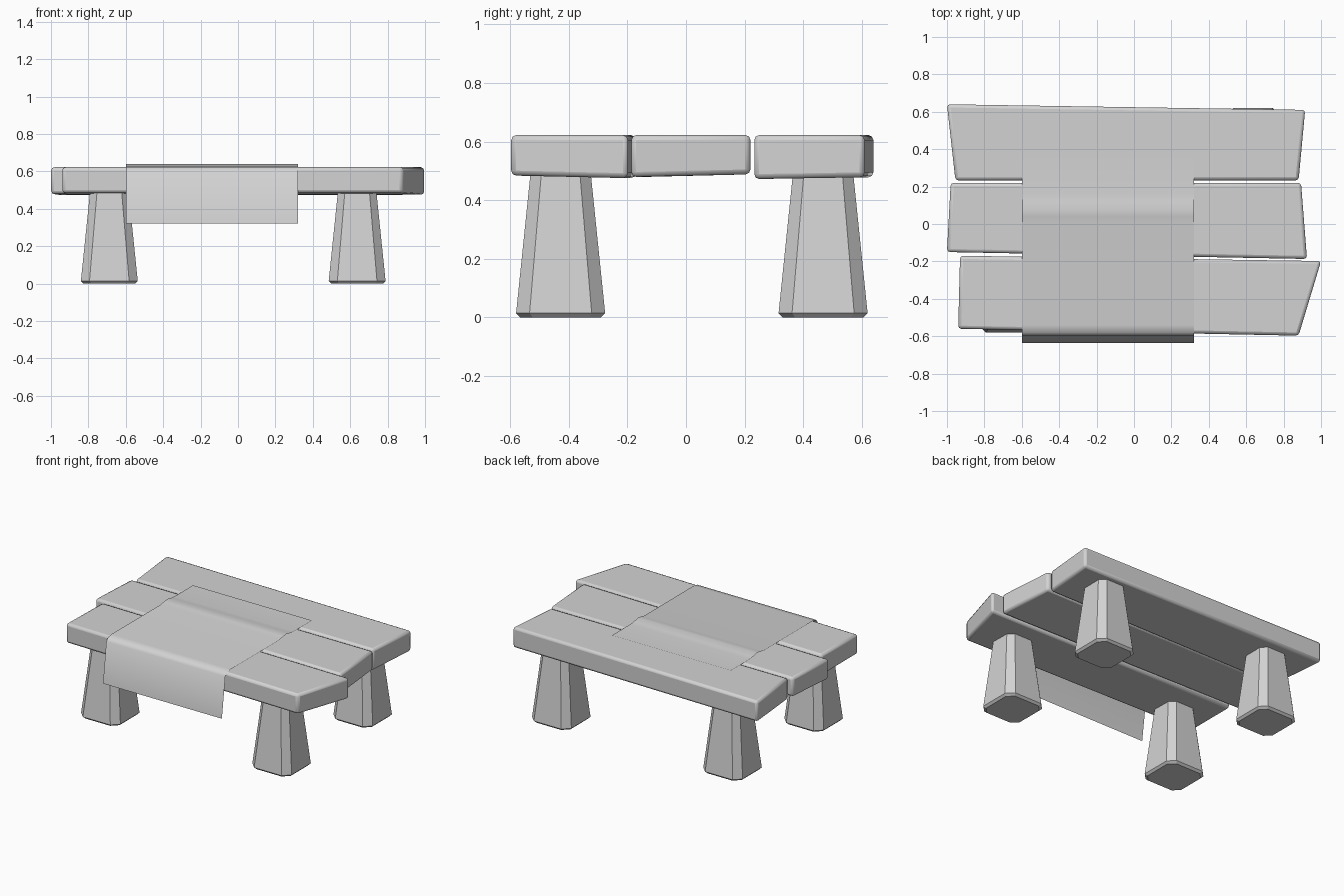
import bpy
import bmesh

cube = bpy.data.objects.get("Cube")
if cube:
    bpy.data.objects.remove(cube, do_unlink=True)

grey = bpy.data.materials.new("plain_grey")
grey.use_nodes = True
colour = (0.65, 0.65, 0.65, 1)
grey.diffuse_color = colour
grey.node_tree.nodes["Principled BSDF"].inputs["Base Color"].default_value = colour


def finish(name, bm):
    mesh = bpy.data.meshes.new(name)
    bm.to_mesh(mesh)
    bm.free()
    mesh.materials.append(grey)
    obj = bpy.data.objects.new(name, mesh)
    bpy.context.collection.objects.link(obj)
    return obj


def loft(name, rings):
    """Closed solid through matching rings of points, lowest first."""
    bm = bmesh.new()
    loops = [[bm.verts.new(p) for p in ring] for ring in rings]
    for low, high in zip(loops, loops[1:]):
        for i in range(len(low)):
            j = (i + 1) % len(low)
            bm.faces.new((low[i], low[j], high[j], high[i]))
    bm.faces.new(loops[0][::-1])
    bm.faces.new(loops[-1])
    bmesh.ops.recalc_face_normals(bm, faces=bm.faces)
    return finish(name, bm)


def smooth(obj, angle):
    bpy.ops.object.select_all(action="DESELECT")
    obj.select_set(True)
    bpy.context.view_layer.objects.active = obj
    bpy.ops.object.shade_smooth_by_angle(angle=angle)


# Table top: three uneven planks, each with its underside heights (front, back)
TOP = 0.622
planks = {
    "front_plank": ([(-0.94, -0.56), (0.88, -0.597), (1.0, -0.198), (-0.93, -0.17)], (0.484, 0.475)),
    "middle_plank": ([(-1.0, -0.15), (0.925, -0.187), (0.893, 0.22), (-0.98, 0.22)], (0.479, 0.488)),
    "back_plank": ([(-0.955, 0.233), (0.88, 0.233), (0.915, 0.61), (-1.0, 0.64)], (0.472, 0.478)),
}
for name, (outline, (front_z, back_z)) in planks.items():
    under = [(x, y, front_z if i < 2 else back_z) for i, (x, y) in enumerate(outline)]
    plank = loft(name, [under, [(x, y, TOP) for x, y in outline]])
    bevel = plank.modifiers.new("rounded_edges", "BEVEL")
    bevel.width = 0.017
    bevel.segments = 2
    smooth(plank, 0.6)


# Legs: tapered blocks with cut corners and a small chamfer at the foot
def cut_square(cx, cy, half, cut, z):
    inner = half - cut
    corners = [(-inner, -half), (inner, -half), (half, -inner), (half, inner),
               (inner, half), (-inner, half), (-half, inner), (-half, -inner)]
    return [(cx + x, cy + y, z) for x, y in corners]


for side, cx in (("right", -0.688), ("left", 0.637)):
    for end, cy in (("front", -0.428), ("back", 0.468)):
        loft(f"{end}_{side}_leg", [
            cut_square(cx, cy, 0.138, 0.042, 0),
            cut_square(cx, cy, 0.152, 0.046, 0.014),
            cut_square(cx, cy, 0.102, 0.037, 0.5),
        ])

# Cloth runner: single sheet with a soft ripple, hanging over the front
profile = [(0.36, 0.627), (0.16, 0.627), (0.12, 0.631), (0.075, 0.64),
           (0.04, 0.636), (0.0, 0.628), (-0.54, 0.629), (-0.58, 0.622),
           (-0.598, 0.6), (-0.635, 0.32)]
bm = bmesh.new()
rows = [[bm.verts.new((x, y, z)) for x in (-0.6, 0.32)] for y, z in profile]
for a, b in zip(rows, rows[1:]):
    bm.faces.new((a[0], b[0], b[1], a[1]))
cloth = finish("cloth_runner", bm)
smooth(cloth, 0.9)
